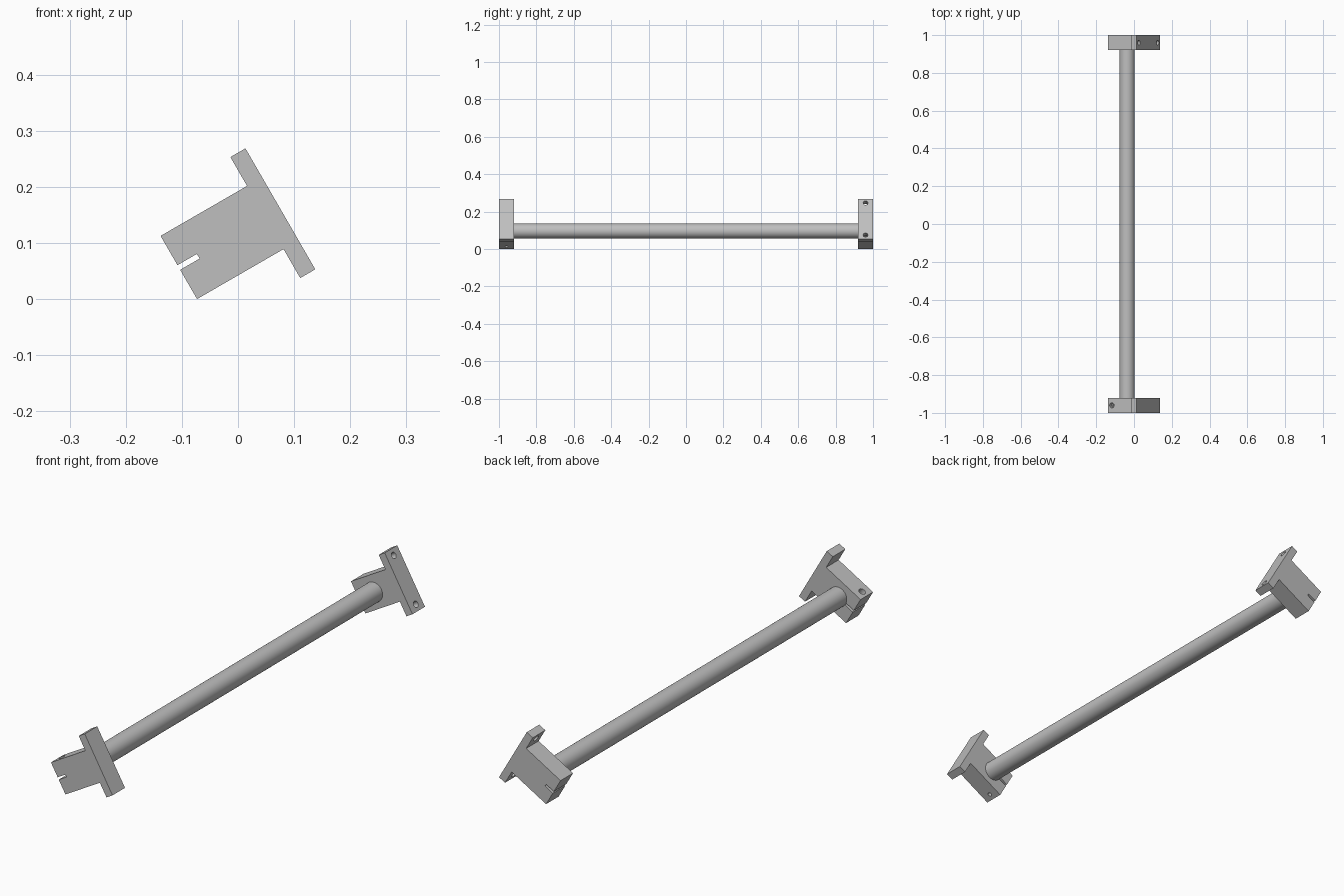
import bpy, bmesh, math
from mathutils import Vector

cube = bpy.data.objects.get("Cube")
if cube:
    bpy.data.objects.remove(cube, do_unlink=True)

GREY = (0.52, 0.52, 0.52, 1)
steel = bpy.data.materials.new("steel grey")
steel.use_nodes = True
steel.diffuse_color = GREY
steel.node_tree.nodes["Principled BSDF"].inputs["Base Color"].default_value = GREY

# Brackets are tilted: "up" runs from foot to clamp, "side" runs along the foot
TILT = math.radians(30)
FOOT = Vector((0.0755, 0, 0.161))
UP = Vector((-math.cos(TILT), 0, -math.sin(TILT)))
SIDE = Vector((-math.sin(TILT), 0, math.cos(TILT)))
ALONG = Vector((0, 1, 0))

FOOT_HALF, FOOT_THICK = 0.1245, 0.031
BODY_HALF, HEIGHT = 0.065, 0.209
DEPTH, END = 0.08, 1.0
BORE_UP, RADIUS, SLOT_HALF = 0.129, 0.04, 0.0048


def place(up, side, y=0):
    return FOOT + UP * up + SIDE * side + ALONG * y


def finish(bm, name):
    bmesh.ops.recalc_face_normals(bm, faces=bm.faces)
    mesh = bpy.data.meshes.new(name)
    bm.to_mesh(mesh)
    bm.free()
    mesh.materials.append(steel)
    obj = bpy.data.objects.new(name, mesh)
    bpy.context.collection.objects.link(obj)
    return obj


def rod(name, start, end, radius, segments=32):
    bm = bmesh.new()
    bmesh.ops.create_cone(bm, cap_ends=True, segments=segments, radius1=radius,
                          radius2=radius, depth=(end - start).length)
    turn = (end - start).to_track_quat('Z', 'Y')
    for v in bm.verts:
        v.co = turn @ v.co + (start + end) / 2
    return finish(bm, name)


def smooth(obj):
    bpy.ops.object.select_all(action='DESELECT')
    obj.select_set(True)
    bpy.context.view_layer.objects.active = obj
    bpy.ops.object.shade_smooth_by_angle(angle=math.radians(30))


def bracket(name, y):
    # T-shaped outline with the clamping slot, extruded along the shaft
    half = [(0, FOOT_HALF), (FOOT_THICK, FOOT_HALF), (FOOT_THICK, BODY_HALF),
            (HEIGHT, BODY_HALF), (HEIGHT, SLOT_HALF), (BORE_UP + 0.03, SLOT_HALF)]
    outline = half + [(u, -s) for u, s in reversed(half)]
    bm = bmesh.new()
    face = bm.faces.new([bm.verts.new(place(u, s, y - DEPTH / 2)) for u, s in outline])
    new = bmesh.ops.extrude_face_region(bm, geom=[face])["geom"]
    bmesh.ops.translate(bm, vec=ALONG * DEPTH,
                        verts=[g for g in new if isinstance(g, bmesh.types.BMVert)])
    body = finish(bm, name)

    # Shaft bore, clamp screw hole with counterbore, foot mounting holes
    screw = 0.185
    cuts = [(place(BORE_UP, 0, y - 0.1), place(BORE_UP, 0, y + 0.1), RADIUS, 64),
            (place(screw, -0.1, y), place(screw, 0.1, y), 0.008, 32),
            (place(screw, 0.04, y), place(screw, 0.1, y), 0.0135, 32)]
    for s in (-0.099, 0.099):
        cuts.append((place(-0.02, s, y), place(0.06, s, y), 0.0125, 32))
    for start, end, radius, segments in cuts:
        cutter = rod("cutter", start, end, radius, segments)
        cutter.hide_render = True
        mod = body.modifiers.new("cut", 'BOOLEAN')
        mod.operation, mod.solver, mod.object = 'DIFFERENCE', 'EXACT', cutter
        bpy.context.view_layer.objects.active = body
        bpy.ops.object.modifier_apply(modifier=mod.name)
        bpy.data.objects.remove(cutter, do_unlink=True)
    smooth(body)


bracket("front_bracket", -END + DEPTH / 2)
bracket("back_bracket", END - DEPTH / 2)

# Shaft, flush with the outer faces of both brackets
smooth(rod("shaft", place(BORE_UP, 0, -END), place(BORE_UP, 0, END), RADIUS, 64))
